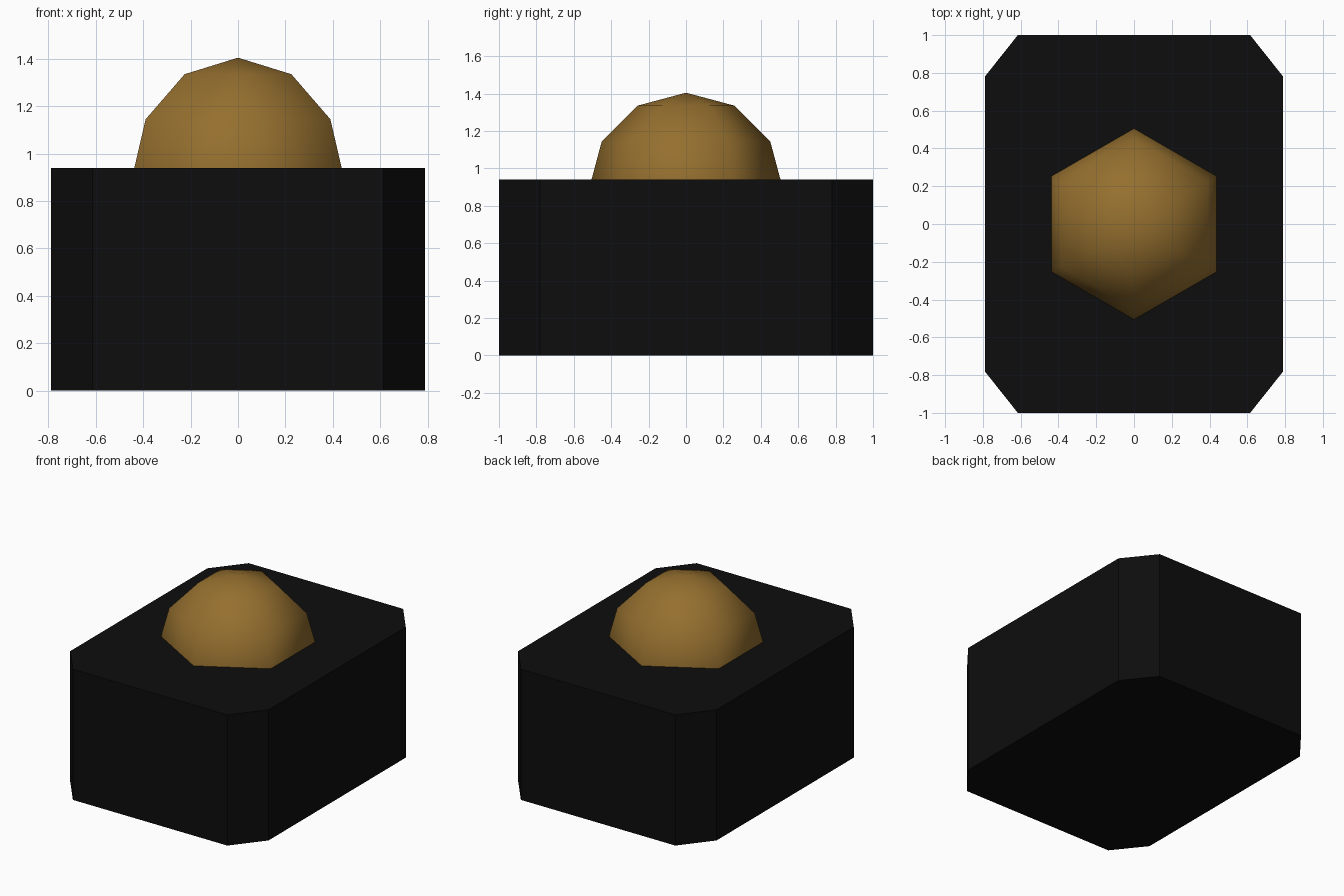
import bpy, bmesh
from math import sin, cos, pi
from mathutils import Vector

if "Cube" in bpy.data.objects:
    bpy.data.objects.remove(bpy.data.objects["Cube"])


def finish(name, bm, color):
    bmesh.ops.remove_doubles(bm, verts=bm.verts, dist=1e-4)
    bmesh.ops.recalc_face_normals(bm, faces=bm.faces)
    mesh = bpy.data.meshes.new(name)
    bm.to_mesh(mesh)
    bm.free()
    mat = bpy.data.materials.new(name + "_colour")
    mat.diffuse_color = (*color, 1)
    mat.use_nodes = True
    mat.node_tree.nodes["Principled BSDF"].inputs["Base Color"].default_value = mat.diffuse_color
    mesh.materials.append(mat)
    obj = bpy.data.objects.new(name, mesh)
    bpy.context.collection.objects.link(obj)
    return obj


# Base block: rectangle with cut corners, extruded upward
W, D, CX, CY, H = 0.79, 1.0, 0.615, 0.78, 0.94
bm = bmesh.new()
outline = [(CX, -D), (W, -CY), (W, CY), (CX, D),
           (-CX, D), (-W, CY), (-W, -CY), (-CX, -D)]
face = bm.faces.new([bm.verts.new((x, y, 0)) for x, y in outline])
top = bmesh.ops.extrude_face_region(bm, geom=[face], use_keep_orig=True)["geom"]
bmesh.ops.translate(bm, vec=(0, 0, H),
                    verts=[v for v in top if isinstance(v, bmesh.types.BMVert)])
finish("base_block", bm, (0.004, 0.004, 0.004))

# Dome button: six-sided ball sunk into the block, points along y
R, CENTRE, SIDES = 0.52, 0.885, 6
bm = bmesh.new()
arc = [bm.verts.new((0, R * sin(i * pi / 6), CENTRE + R * cos(i * pi / 6)))
       for i in range(7)]
edges = [bm.edges.new(pair) for pair in zip(arc, arc[1:])]
bmesh.ops.spin(bm, geom=arc + edges, cent=Vector(), axis=(0, 0, 1),
               angle=2 * pi, steps=SIDES, use_merge=False)
dome = finish("dome_button", bm, (0.3, 0.16, 0.028))
for p in dome.data.polygons:
    p.use_smooth = True
